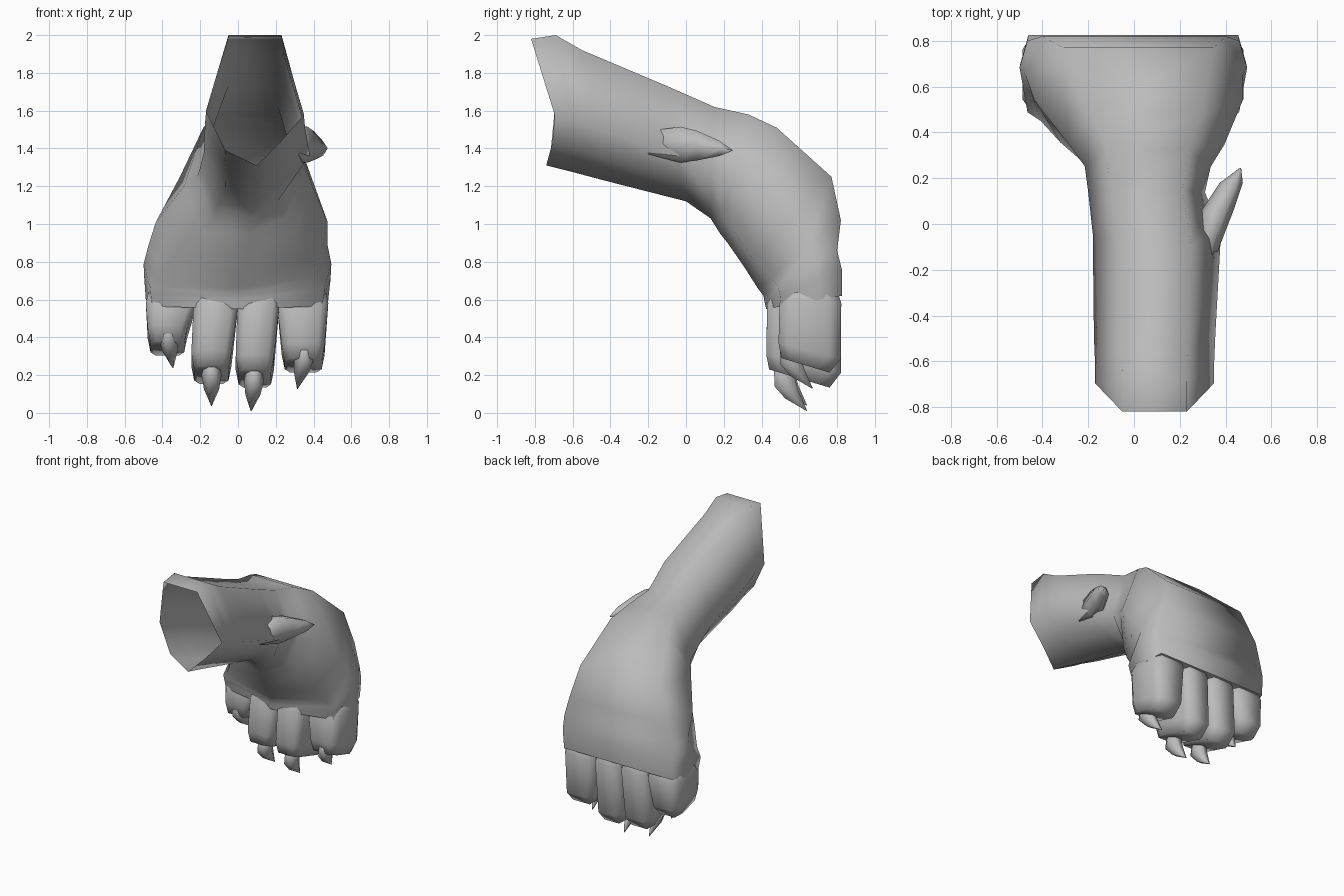
import bpy, bmesh, math
from mathutils import Vector

cube = bpy.data.objects.get("Cube")
if cube:
    bpy.data.objects.remove(cube)

grey = bpy.data.materials.new("plain grey")
grey.use_nodes = True
colour = (0.5, 0.5, 0.5, 1)
grey.diffuse_color = colour
grey.node_tree.nodes["Principled BSDF"].inputs["Base Color"].default_value = colour


def loft(name, rings, cap_start=True, cap_end=True, angle=80):
    """Skin a list of equal-length point rings."""
    bm = bmesh.new()
    rows = [[bm.verts.new(p) for p in ring] for ring in rings]
    n = len(rows[0])
    for a, b in zip(rows, rows[1:]):
        for i in range(n):
            j = (i + 1) % n
            bm.faces.new((a[i], a[j], b[j], b[i]))
    if cap_start:
        bm.faces.new(rows[0])
    if cap_end:
        bm.faces.new(rows[-1])
    bmesh.ops.recalc_face_normals(bm, faces=bm.faces)
    mesh = bpy.data.meshes.new(name)
    bm.to_mesh(mesh)
    bm.free()
    mesh.materials.append(grey)
    ob = bpy.data.objects.new(name, mesh)
    bpy.context.collection.objects.link(ob)
    bpy.ops.object.select_all(action='DESELECT')
    ob.select_set(True)
    bpy.context.view_layer.objects.active = ob
    bpy.ops.object.shade_smooth_by_angle(angle=math.radians(angle))
    return ob


# Cross-sections as (across, top-to-bottom): forearm, palm, knuckles
PROFILES = [
    [(-.54, 0), (.54, 0), (1, .6), (.5, .82), (.03, 1), (-.6, .88), (-1, .57)],
    [(-.72, 0), (.72, 0), (1, .5), (.75, .9), (0, 1), (-.75, .9), (-1, .5)],
    [(-.93, 0), (.93, 0), (1, .3), (.93, .8), (0, 1), (-.93, .8), (-1, .3)],
]


def section(top, bottom, cx, half, shape, bow=0):
    """Ring between a top and bottom (y, z); shape 0 to 2 blends the profiles."""
    k = min(int(shape), 1)
    ring = []
    for (s0, t0), (s1, t1) in zip(PROFILES[k], PROFILES[k + 1]):
        s, t = s0 + (s1 - s0) * (shape - k), t0 + (t1 - t0) * (shape - k)
        y = top[0] + (bottom[0] - top[0]) * t + bow * 4 * t * (1 - t)
        z = top[1] + (bottom[1] - top[1]) * t
        ring.append((cx + s * half, y, z))
    return ring


# Forearm, wrist and back of the paw, open at the cut end
loft("forearm_and_paw", [
    section((-.82, 1.98), (-.74, 1.31), .09, .26, 0, .08),
    section((-.69, 2.0), (-.6, 1.275), .09, .26, 0, .03),
    section((-.55, 1.92), (-.45, 1.235), .09, .265, 0),
    section((-.1, 1.73), (0, 1.12), .1, .28, 0),
    section((.15, 1.62), (.13, 1.03), .055, .255, .4),
    section((.33, 1.58), (.18, .95), .06, .275, .7),
    section((.48, 1.51), (.22, .9), .055, .34, .9),
    section((.77, 1.25), (.31, .77), .02, .455, 1),
    section((.82, 1.02), (.38, .66), 0, .475, 1.6),
    section((.8, .86), (.41, .62), -.003, .497, 2),
    section((.825, .76), (.415, .59), -.003, .493, 2),
    section((.825, .62), (.425, .55), -.005, .483, 2),
], cap_start=False)


# Toes: chamfered blocks that taper and slope down toward the back
def toe_ring(x0, x1, y0, y1, z, slope):
    c = .15 * (x1 - x0)
    pts = [(x0 + c, y0), (x1 - c, y0), (x1, y0 + .05), (x1, y1 - .06),
           (x1 - c, y1), (x0 + c, y1), (x0, y1 - .06), (x0, y0 + .05)]
    return [(x, y, z - slope * (y - y0)) for x, y in pts]


toes = {  # upper x range, lower x range, front edge, front bottom height
    "right_outer_toe": (-.488, -.215, -.478, -.27, .49, .38),
    "right_inner_toe": (-.235, .003, -.247, -.035, .425, .25),
    "left_inner_toe": (-.003, .22, -.012, .19, .425, .23),
    "left_outer_toe": (.205, .478, .232, .458, .49, .29),
}
for name, (a0, a1, b0, b1, front, low) in toes.items():
    loft(name, [
        toe_ring(a0 + .03, a1 - .03, front + .09, .78, .72, 0),
        toe_ring(a0, a1, front + .005, .822, .58, 0),
        toe_ring(b0, b1, front, .82, low + .08, .25),
        toe_ring(b0 + .015, b1 - .015, front + .015, .76, low, .3),
    ])


# Horns: curved tapering claws made of six-sided sections
def horn(name, stations, tip, upright=False):
    rings = []
    turns = [math.tau * i / 6 for i in range(6)]
    for centre, rx, r in stations:
        rings.append([Vector(centre) + Vector(
            (rx * math.cos(a), 0 if upright else r * math.sin(a),
             r * math.sin(a) * (1 if upright else .6))) for a in turns])
    rings.append([Vector(tip) + .003 * Vector((math.cos(a), 0, math.sin(a)))
                  for a in turns])
    loft(name, rings)


claws = {  # root x, tip x, tip height, backward offset
    "right_outer_claw": (-.37, -.345, .24, .03),
    "right_inner_claw": (-.14, -.14, .04, 0),
    "left_inner_claw": (.085, .07, .012, 0),
    "left_outer_claw": (.35, .315, .13, .03),
}
for name, (x, tip_x, tip_z, back) in claws.items():
    horn(name, [
        ((x, .51 + back, tip_z + .24), .035, .05),
        ((x, .52 + back, tip_z + .16), .053, .06),
        ((x * .6 + tip_x * .4, .56 + back, tip_z + .085), .04, .04),
    ], (tip_x, .64 + back, tip_z))

# Dewclaw growing out of the left side of the wrist
horn("dewclaw", [
    ((.315, -.2, 1.43), .02, .07),
    ((.335, -.03, 1.42), .065, .11),
    ((.365, .06, 1.415), .07, .09),
    ((.425, .18, 1.4), .05, .045),
], (.465, .245, 1.39), upright=True)
